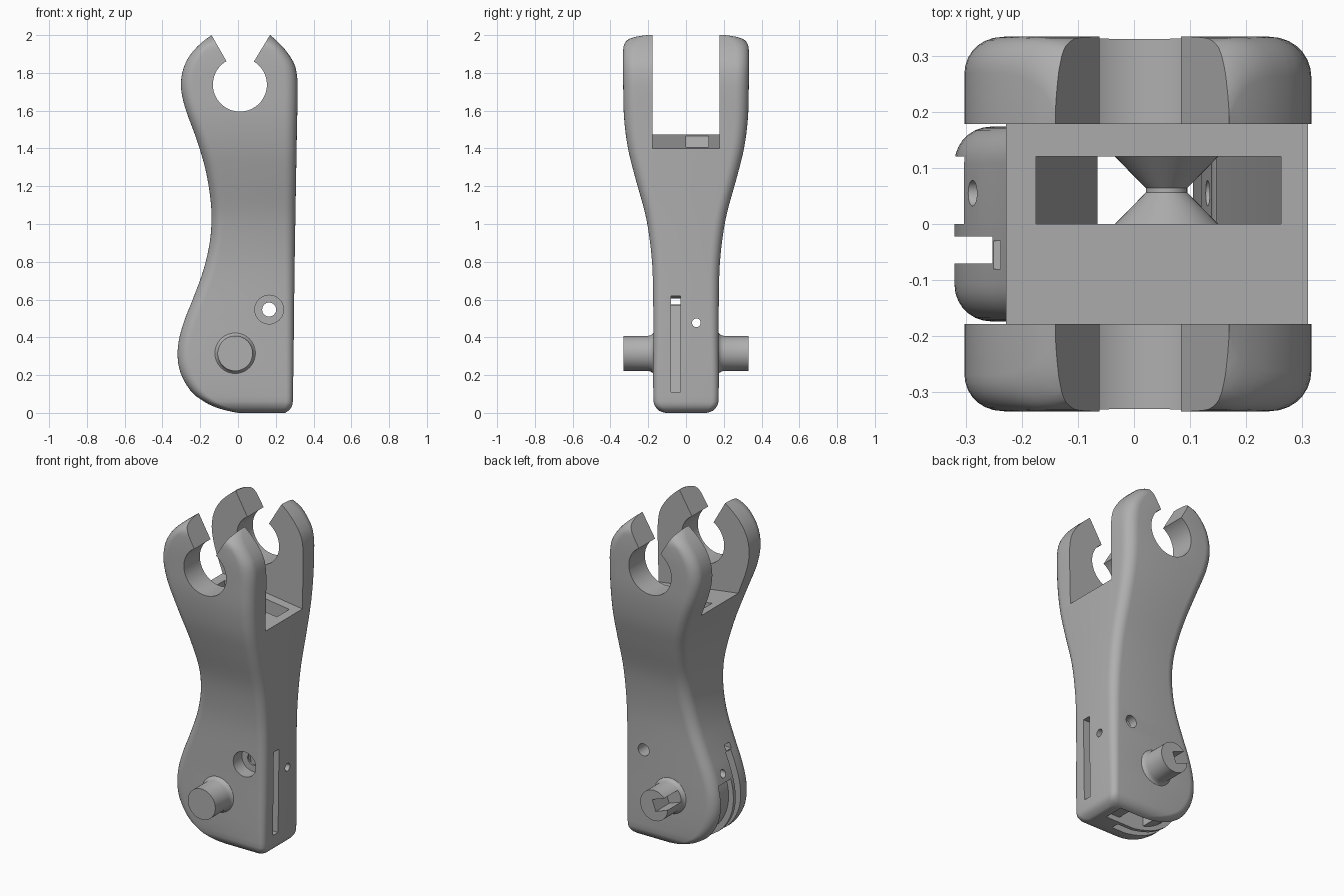
import bpy, bmesh, math
from mathutils import Vector

if "Cube" in bpy.data.objects:
    bpy.data.objects.remove(bpy.data.objects["Cube"])

mat = bpy.data.materials.new("plain grey")
mat.diffuse_color = (0.43, 0.43, 0.43, 1)
mat.use_nodes = True
mat.node_tree.nodes["Principled BSDF"].inputs["Base Color"].default_value = mat.diffuse_color


def interp(tab, z):
    """Smooth Hermite interpolation through (z, value) pairs."""
    n = len(tab)
    i = 0
    while i < n - 2 and z > tab[i + 1][0]:
        i += 1

    def slope(k):
        a, b = tab[max(k - 1, 0)], tab[min(k + 1, n - 1)]
        return (b[1] - a[1]) / (b[0] - a[0])
    (z0, v0), (z1, v1) = tab[i], tab[i + 1]
    h = z1 - z0
    t = (z - z0) / h
    return ((2*t**3 - 3*t*t + 1)*v0 + (t**3 - 2*t*t + t)*h*slope(i)
            + (3*t*t - 2*t**3)*v1 + (t**3 - t*t)*h*slope(i + 1))


def loft(name, rings):
    """Closed solid through rings of equal point count."""
    bm = bmesh.new()
    rows = [[bm.verts.new(p) for p in r] for r in rings]
    n = len(rows[0])
    for a, b in zip(rows, rows[1:]):
        for k in range(n):
            bm.faces.new((a[k], a[(k + 1) % n], b[(k + 1) % n], b[k]))
    bm.faces.new(rows[0][::-1])
    bm.faces.new(rows[-1])
    bmesh.ops.recalc_face_normals(bm, faces=bm.faces)
    me = bpy.data.meshes.new(name)
    bm.to_mesh(me)
    bm.free()
    me.materials.append(mat)
    ob = bpy.data.objects.new(name, me)
    bpy.context.collection.objects.link(ob)
    return ob


def prism(name, pts, y0, y1):
    return loft(name, [[(x, y, z) for x, z in pts] for y in (y0, y1)])


def revolve(name, prof, c, axis="y", n=40):
    """prof: (position along axis, radius); c: centre on the other two axes."""
    rings = []
    for p, r in prof:
        ring = []
        for k in range(n):
            a = 2 * math.pi * k / n
            u, v = c[0] + r * math.cos(a), c[1] + r * math.sin(a)
            ring.append((u, p, v) if axis == "y" else (p, u, v))
        rings.append(ring)
    return loft(name, rings)


def combine(target, tool, op="DIFFERENCE"):
    m = target.modifiers.new("b", "BOOLEAN")
    m.operation, m.solver, m.object = op, "EXACT", tool
    bpy.context.view_layer.objects.active = target
    bpy.ops.object.modifier_apply(modifier=m.name)
    bpy.data.objects.remove(tool)


def smooth(ob, angle):
    bpy.ops.object.select_all(action="DESELECT")
    ob.select_set(True)
    bpy.context.view_layer.objects.active = ob
    bpy.ops.object.shade_smooth_by_angle(angle=math.radians(angle))


# Outline tables: left edge, right edge and half thickness against height
LEFT = [(0, 0.0), (.01, -.05), (.03, -.12), (.06, -.18), (.1, -.235), (.16, -.28), (.23, -.31),
        (.31, -.32), (.4, -.31), (.5, -.28), (.6, -.24), (.75, -.185), (.9, -.15), (1.03, -.14),
        (1.15, -.148), (1.3, -.175), (1.45, -.22), (1.6, -.275), (1.68, -.296), (1.75, -.302),
        (1.83, -.287), (1.9, -.25), (1.96, -.193), (2, -.14)]
RIGHT = [(0, .25), (.01, .265), (.03, .283), (.06, .29), (.8, .30), (1.5, .312), (1.7, .316),
         (1.78, .313), (1.85, .297), (1.92, .252), (1.97, .205), (2, .17)]
HALF = [(0, .11), (.01, .14), (.03, .16), (.06, .172), (.5, .173), (.75, .177), (.9, .19),
        (1.05, .215), (1.25, .27), (1.4, .307), (1.55, .327), (1.7, .332), (1.93, .332),
        (1.97, .316), (1.99, .29), (2, .26)]


# Arm body: rounded rectangles stacked along z
def section(z):
    xl, xr, w = interp(LEFT, z), interp(RIGHT, z), interp(HALF, z)
    rl, rr = .065, .035 + .035 * min(1, z / 1.6)
    pts = []
    for sx, sy, start in ((1, 1, 0), (-1, 1, 90), (-1, -1, 180), (1, -1, 270)):
        r = rr if sx > 0 else rl
        cx = xr - r if sx > 0 else xl + r
        for k in range(8):
            a = math.radians(start + 90 * k / 7)
            pts.append((cx + r * math.cos(a), sy * (w - r) + r * math.sin(a), z))
    return pts


heights = [0, .004, .01, .02, .03, .045] + [.06 + .03 * k for k in range(63)]
heights += [1.94, 1.955, 1.97, 1.98, 1.99, 2]
arm = loft("arm_body", [section(z) for z in heights])

# Pivot pin with flared roots on both sides
pin = [(-.33, .093), (-.2, .093), (-.185, .097), (-.175, .105), (-.168, .115)]
combine(arm, revolve("pin", pin + [(-y, r) for y, r in pin[::-1]], (-.015, .315)), "UNION")

# Slot in the back end of the pin, opening towards -x
d = Vector((-.94, .34))
s = Vector((.34, .94)) * .035
c = Vector((-.015, .315))
combine(arm, prism("pin_slot", [c - s, c + s, c + d * .2 + s, c + d * .2 - s], .2, .5))

# Fork gap with sloping floor, snap hole and its mouth
combine(arm, prism("fork_gap", [(-.5, 1.511), (.5, 1.374), (.5, 2.2), (-.5, 2.2)], -.178, .178))
combine(arm, revolve("snap_hole", [(-.6, .143), (.6, .143)], (.01, 1.738), n=64))
combine(arm, prism("snap_mouth", [(.01, 1.74), (.084, 1.86), (.23, 2.1), (-.197, 2.1),
                                  (-.06, 1.86)], -.6, .6))

# Shaft running down from the fork floor
combine(arm, prism("shaft", [(-.175, 1.6), (-.175, 1.45), (-.065, 1.05), (-.065, -.1), (.1, -.1),
                             (.12, .4), (.262, 1.38), (.262, 1.6)], 0, .12))


# Grooves that follow the rounded heel
def heel_groove(r, start, y0, y1, xend):
    inner = []
    for k in range(21):
        a = math.radians(start + (270 - start) * k / 20)
        inner.append((r * math.cos(a), .32 + r * math.sin(a)))
    a = math.radians(start)
    outer = [(xend, .32 - r), (xend, -.1), (-.5, -.1), (-.5, .32 + .5 * math.sin(a))]
    combine(arm, prism("groove", inner + outer, y0, y1))


heel_groove(.288, 160, 0, .12, .2)
heel_groove(.235, 128, -.07, -.022, .1)

# Thin slot in the flat side, with a narrow passage to the heel
combine(arm, prism("side_slot", [(.4, .11), (.4, .62), (.1, .62), (-.4, .6), (-.4, .575),
                                 (.1, .57), (.15, .11)], -.08, -.03))

# Cord hole along x, and countersunk screw hole along y
combine(arm, revolve("cord_hole", [(-.6, .023), (.6, .023)], (.055, .477), "x", 24))
combine(arm, revolve("screw_hole", [(-.5, .037), (.5, .037)], (.165, .547), n=32))
combine(arm, revolve("screw_recess", [(-.5, .076), (-.09, .076)], (.165, .547)))

smooth(arm, 28)

# Waisted roller inside the shaft
roller = revolve("waisted_roller", [(-.005, .097), (.056, .037), (.064, .037), (.125, .097)],
                 (.058, .9))
smooth(roller, 28)
